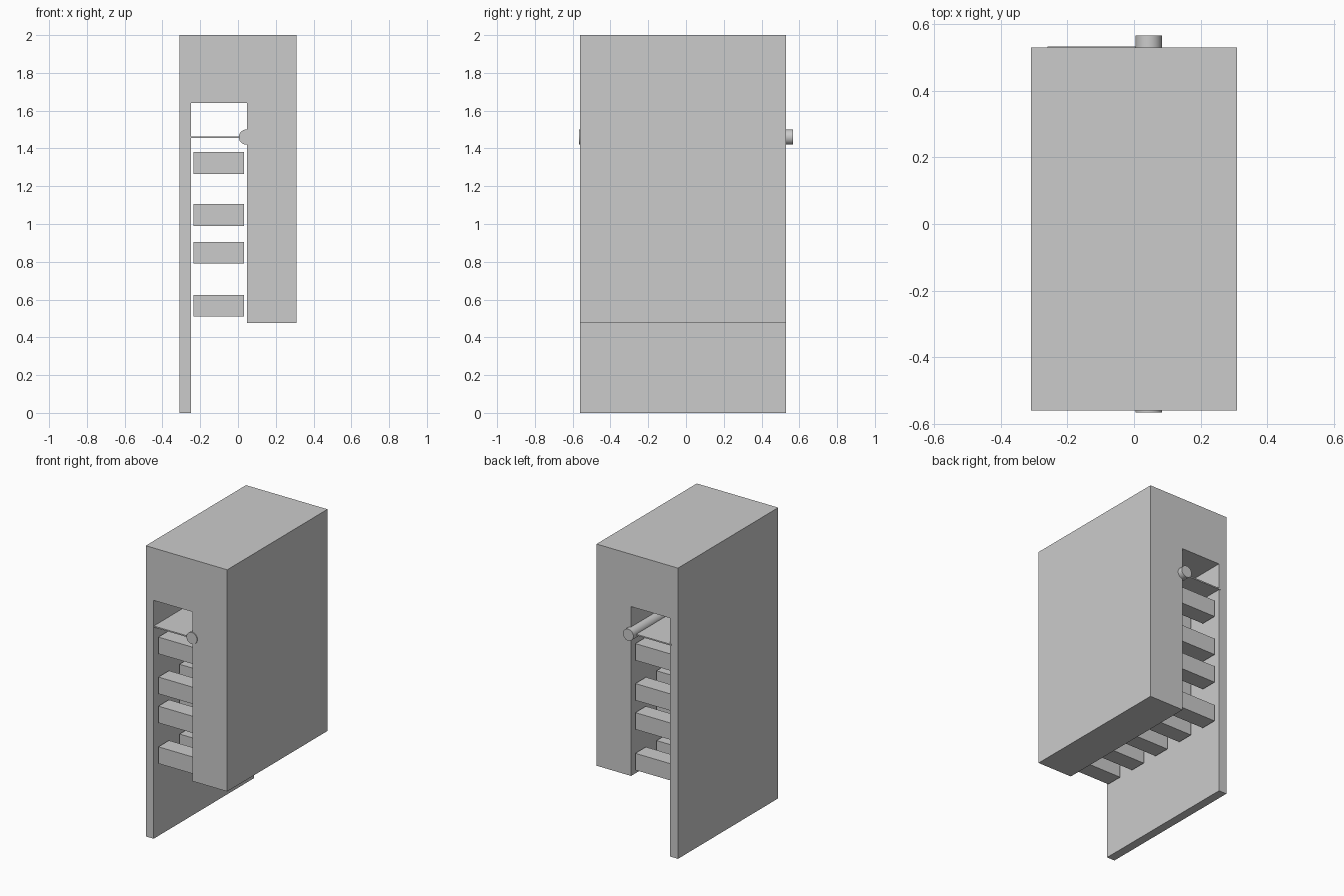
import bpy
import bmesh
from mathutils import Matrix

default_cube = bpy.data.objects.get("Cube")
if default_cube:
    bpy.data.objects.remove(default_cube, do_unlink=True)

grey = bpy.data.materials.new("light_grey")
grey.use_nodes = True
colour = (0.6, 0.6, 0.6, 1)
grey.diffuse_color = colour
grey.node_tree.nodes["Principled BSDF"].inputs["Base Color"].default_value = colour

FRONT, BACK = -0.56, 0.53


def finish(name, bm):
    bmesh.ops.recalc_face_normals(bm, faces=bm.faces)
    mesh = bpy.data.meshes.new(name)
    bm.to_mesh(mesh)
    bm.free()
    mesh.materials.append(grey)
    obj = bpy.data.objects.new(name, mesh)
    bpy.context.collection.objects.link(obj)
    return obj


def extrude_profile(name, points, y0, y1):
    """Extrude an outline in the xz plane from y0 to y1."""
    bm = bmesh.new()
    face = bm.faces.new([bm.verts.new((x, y0, z)) for x, z in points])
    result = bmesh.ops.extrude_face_region(bm, geom=[face])
    verts = [v for v in result["geom"] if isinstance(v, bmesh.types.BMVert)]
    bmesh.ops.translate(bm, verts=verts, vec=(0, y1 - y0, 0))
    return finish(name, bm)


def box(name, x0, x1, y0, y1, z0, z1):
    return extrude_profile(name, [(x0, z0), (x1, z0), (x1, z1), (x0, z1)], y0, y1)


# Housing: thin long wall, top block and thick short wall in one outline
extrude_profile("housing", [(-0.31, 0), (-0.25, 0), (-0.25, 1.64), (0.047, 1.64),
                            (0.047, 0.475), (0.31, 0.475), (0.31, 2), (-0.31, 2)],
                FRONT, BACK)

# Four rows of square bars hanging in the slot
size = 0.115
for row, bottom in enumerate((0.51, 0.79, 0.99, 1.265)):
    for column in range(5):
        y = -0.53 + 2 * size * column
        box(f"bar_{row + 1}_{column + 1}", -0.235, 0.032, y, y + size,
            bottom, bottom + size)

# Thin flap and the hinge rod it hangs on
box("flap", -0.26, 0.045, FRONT + 0.002, BACK + 0.004, 1.454, 1.463)

bm = bmesh.new()
bmesh.ops.create_cone(bm, cap_ends=True, segments=32, radius1=0.04, radius2=0.04, depth=1.132)
bmesh.ops.rotate(bm, verts=bm.verts, matrix=Matrix.Rotation(1.5707963, 3, "X"))
bmesh.ops.translate(bm, verts=bm.verts, vec=(0.044, 0, 1.46))
rod = finish("hinge_rod", bm)
bpy.ops.object.select_all(action="DESELECT")
rod.select_set(True)
bpy.context.view_layer.objects.active = rod
bpy.ops.object.shade_smooth_by_angle()
